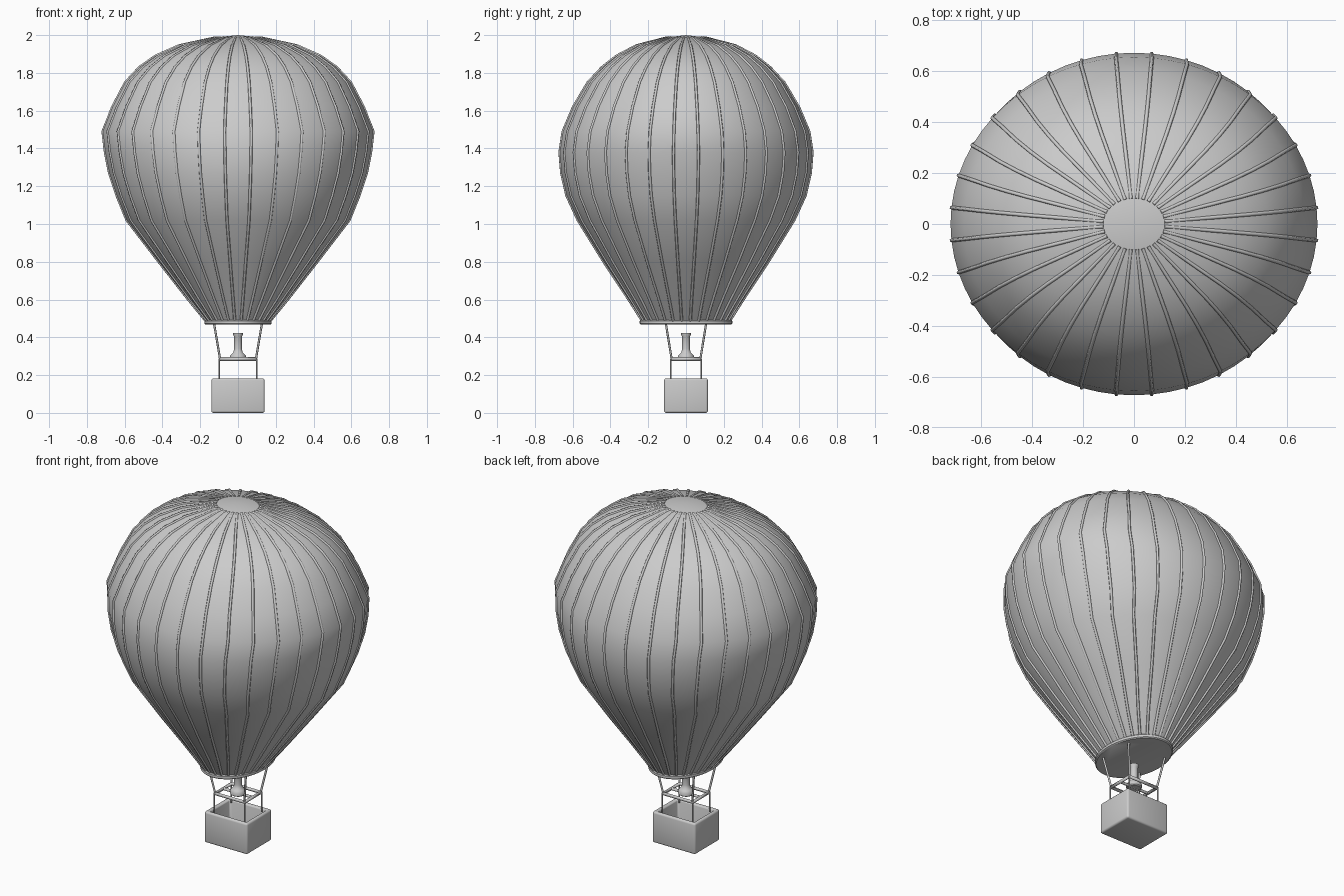
import bpy, bmesh, math
from mathutils import Vector

if "Cube" in bpy.data.objects:
    bpy.data.objects.remove(bpy.data.objects["Cube"])

# Envelope cross-sections: height, x radius, y radius
RINGS = [(.485, .17, .232), (.6, .265, .305), (.8, .422, .438), (1.02, .592, .575),
         (1.15, .645, .635), (1.27, .685, .663), (1.38, .707, .672), (1.49, .72, .655),
         (1.62, .668, .60), (1.75, .60, .522), (1.83, .525, .447), (1.89, .44, .37),
         (1.945, .315, .265), (1.985, .15, .125)]


def finish(name, bm, smooth=40):
    bmesh.ops.recalc_face_normals(bm, faces=bm.faces)
    me = bpy.data.meshes.new(name)
    bm.to_mesh(me)
    bm.free()
    ob = bpy.data.objects.new(name, me)
    bpy.context.collection.objects.link(ob)
    bpy.ops.object.select_all(action='DESELECT')
    ob.select_set(True)
    bpy.context.view_layer.objects.active = ob
    if smooth:
        bpy.ops.object.shade_smooth_by_angle(angle=math.radians(smooth))
    return ob


def lathe(name, rings, n, top=None):
    """Elliptical rings (z, rx, ry) bridged together, capped at both ends."""
    bm = bmesh.new()
    loops = []
    for z, rx, ry in rings:
        loops.append([bm.verts.new((rx * math.cos(2 * math.pi * i / n),
                                    ry * math.sin(2 * math.pi * i / n), z)) for i in range(n)])
    for a, b in zip(loops, loops[1:]):
        for i in range(n):
            j = (i + 1) % n
            bm.faces.new((a[i], a[j], b[j], b[i]))
    bm.faces.new(loops[0])
    if top is None:
        bm.faces.new(loops[-1])
    else:
        tip = bm.verts.new((0, 0, top))
        for i in range(n):
            bm.faces.new((loops[-1][i], loops[-1][(i + 1) % n], tip))
    return finish(name, bm)


def tubes(name, paths, radius, sides=6, cyclic=False):
    """Round rods along polylines, converted to one mesh."""
    cu = bpy.data.curves.new(name, 'CURVE')
    cu.dimensions = '3D'
    cu.bevel_depth = radius
    cu.bevel_resolution = max(0, sides // 2 - 2)
    cu.use_fill_caps = True
    for path in paths:
        sp = cu.splines.new('POLY')
        sp.points.add(len(path) - 1)
        for p, co in zip(sp.points, path):
            p.co = (*co, 1)
        sp.use_cyclic_u = cyclic
    ob = bpy.data.objects.new(name, cu)
    bpy.context.collection.objects.link(ob)
    bpy.ops.object.select_all(action='DESELECT')
    ob.select_set(True)
    bpy.context.view_layer.objects.active = ob
    bpy.ops.object.convert(target='MESH')
    return bpy.context.object


# Envelope and its 32 load cords
lathe("envelope", RINGS, 64, top=2.0)
cords = []
for i in range(32):
    a = 2 * math.pi * (i + .5) / 32
    path = [Vector((rx * math.cos(a), ry * math.sin(a), z)) for z, rx, ry in RINGS]
    path[-1] = path[-1].lerp(Vector((0, 0, 1.997)), .2)
    cords.append(path)
tubes("load_cords", cords, .0075)

# Mouth ring closing the bottom of the envelope
lathe("mouth_ring", [(.468, .172, .24), (.473, .178, .245), (.487, .178, .245), (.492, .172, .24)], 64)

# Basket: open rounded box with thick walls
bm = bmesh.new()
bmesh.ops.create_cube(bm, size=1)
for v in bm.verts:
    v.co = (v.co.x * .282, v.co.y * .232, (v.co.z + .5) * .183 + .003)
top = max(bm.faces, key=lambda f: f.calc_center_median().z)
bmesh.ops.inset_region(bm, faces=[top], thickness=.024, use_even_offset=True)
res = bmesh.ops.extrude_discrete_faces(bm, faces=[top])
bmesh.ops.translate(bm, verts=res['faces'][0].verts, vec=(0, 0, -.15))
basket = finish("basket", bm, 0)
bev = basket.modifiers.new("round_edges", 'BEVEL')
bev.width = .011
bev.segments = 3
bpy.ops.object.modifier_apply(modifier=bev.name)
bpy.ops.object.shade_smooth_by_angle(angle=math.radians(40))

# Burner frame with a crossbar
FX, FY, FZ = .096, .076, .285
frame = [(-FX, -FY, FZ), (FX, -FY, FZ), (FX, FY, FZ), (-FX, FY, FZ)]
tubes("burner_frame", [frame], .010, 8, True)
tubes("burner_crossbar", [[(-FX, 0, FZ), (FX, 0, FZ)]], .008, 8)

# Uprights from basket and cables up to the mouth
corners = [(sx, sy) for sx in (-1, 1) for sy in (-1, 1)]
tubes("basket_uprights", [[(x * .1, y * .08, .17), (x * .1, y * .08, FZ)] for x, y in corners], .0045)
tubes("mouth_cables", [[(x * .095, y * .076, FZ), (x * .127, y * .107, .475)] for x, y in corners], .006)

# Burner
profile = [(.279, .036), (.284, .042), (.302, .042), (.312, .034), (.322, .024), (.34, .021),
           (.405, .021), (.414, .026), (.422, .026)]
lathe("burner", [(z, r, r) for z, r in profile], 24)

# Rest exactly on the ground
for v in basket.data.vertices:
    v.co.z -= .003
